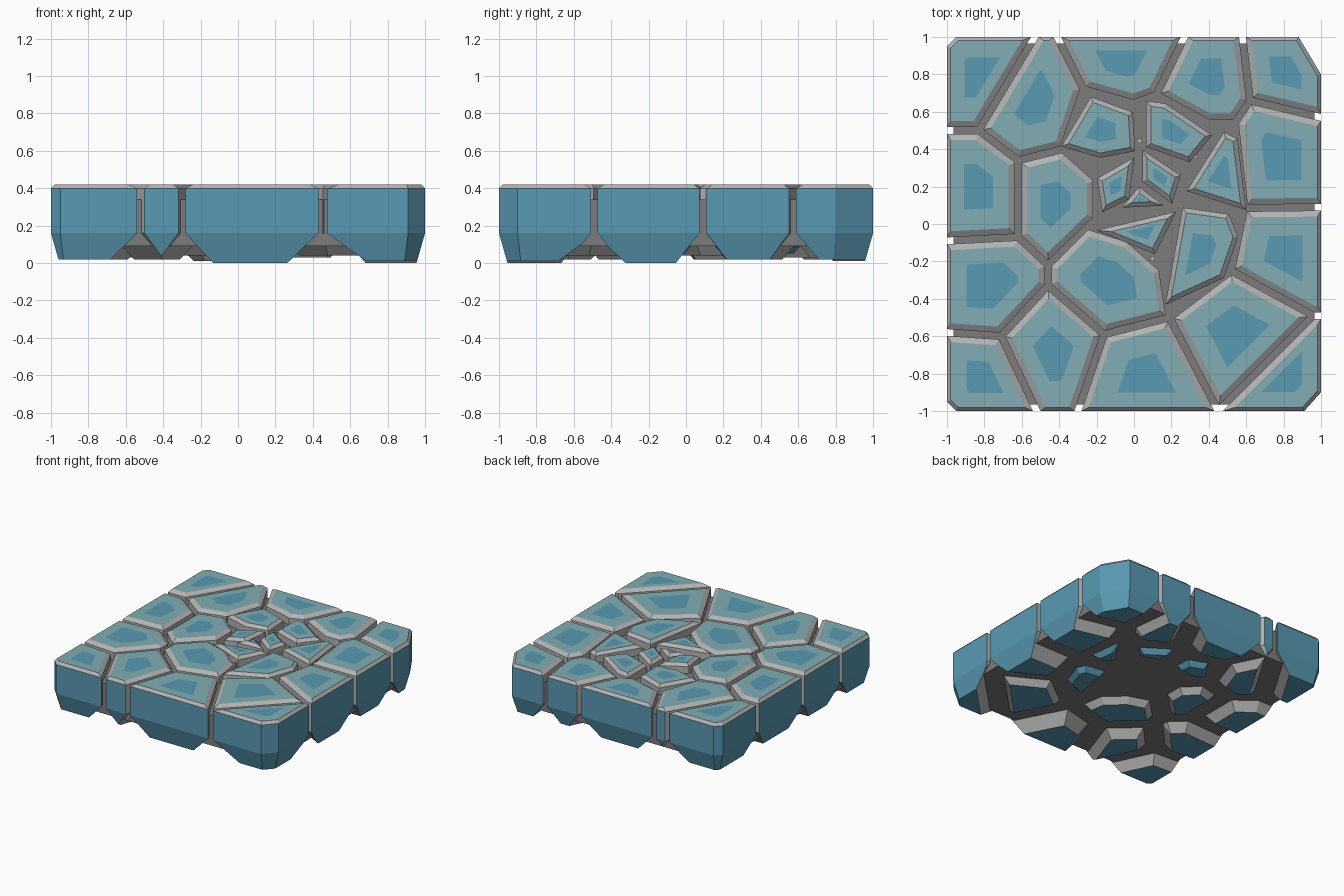
import bpy, bmesh, math
from mathutils import Vector

if "Cube" in bpy.data.objects:
    bpy.data.objects.remove(bpy.data.objects["Cube"])

TOP = 0.42


def material(name, rgb):
    m = bpy.data.materials.new(name)
    m.diffuse_color = (*rgb, 1)
    m.use_nodes = True
    m.node_tree.nodes["Principled BSDF"].inputs["Base Color"].default_value = m.diffuse_color
    return m


BLUE = material("blue", (0.10, 0.32, 0.45))
RIM = material("pale_rim", (0.22, 0.42, 0.46))
GREY = material("edge_grey", (0.45, 0.45, 0.45))
DARK = material("web_grey", (0.2, 0.2, 0.2))

# Junctions of the crack network
J = dict(
    a=(-.95, 1), b=(-.53, 1), c=(-.41, 1), d=(.27, 1), e=(.58, 1), f=(.88, 1),
    g=(1, .8), h=(1, .57), i=(1, .09), j=(1, -.49), k=(1, -.9), l=(.91, -1),
    m=(.45, -1), n=(-.3, -1), o=(-.52, -1), p=(-.95, -1), q=(-1, -.95),
    r=(-1, -.58), s=(-1, -.09), t=(-1, .5), u=(-1, .95),
    A=(-.83, .5), B=(-.62, .34), C=(-.38, .40), D=(-.27, .72), E=(0, .645),
    F=(.12, .69), G=(.40, .54), H=(.54, .54), I=(.62, .66), K=(.59, .085),
    L=(.52, -.25), M=(.96, -.49), N=(.19, -.50), O=(-.16, -.59), P=(-.46, -.33),
    Q=(-.46, -.22), R=(-.62, -.07), S=(-.71, -.60), T=(-.20, .24), U=(-.20, .03),
    V=(-.25, -.01), W=(-.03, -.08), X=(.15, -.24))

# Outer and middle stones, by their junctions: (letters, bottom height)
STONES = [("abAtu", .02), ("bcDCBA", .03), ("cdFED", .01), ("deIHGF", .03),
          ("efghI", .02), ("hiKHI", .02), ("ijMLK", .0), ("LMmN", .04),
          ("jklmM", .01), ("mnON", .0), ("noSOP", .02), ("opqrS", .02),
          ("rsRQPS", .02), ("stABR", .02), ("BCTUQR", .04), ("PONXWVQ", .04)]

# Small stones round the centre, by their top outlines: (points, bottom height)
CENTRE = [([(-.22, .65), (-.03, .58), (-.02, .41), (-.18, .38), (-.35, .43)], .05),
          ([(.09, .63), (.16, .62), (.38, .47), (.29, .36), (.09, .43)], .05),
          ([(.49, .46), (.53, .44), (.57, .11), (.32, .19)], .05),
          ([(.28, .06), (.49, .03), (.53, -.07), (.46, -.27), (.20, -.39)], .05),
          ([(-.03, .31), (-.05, .15), (-.15, .10), (-.17, .23)], .12),
          ([(.07, .35), (.22, .25), (.19, .15), (.07, .24)], .12),
          ([(.03, .165), (.09, .12), (-.01, .115)], .14),
          ([(.18, .03), (.10, -.13), (-.12, -.04)], .12)]


def is_outer(p, q):
    """True for edges lying on the tile's outside or its corner cuts."""
    on = all(max(abs(v.x), abs(v.y)) > .99 for v in (p, q))
    same = min(abs(p.x), abs(q.x)) > .99 or min(abs(p.y), abs(q.y)) > .99
    return on and (same or (p - q).length < .25)


def cut(bm, co, normal, mat):
    """Slice away the side the normal points to and cap the hole."""
    res = bmesh.ops.bisect_plane(bm, geom=bm.verts[:] + bm.edges[:] + bm.faces[:],
                                 plane_co=co, plane_no=normal, clear_outer=True, dist=1e-5)
    rim = [x for x in res["geom_cut"] if isinstance(x, bmesh.types.BMEdge) and x.is_boundary]
    if len(rim) > 2:
        bmesh.ops.edgeloop_fill(bm, edges=rim, mat_nr=mat)


def stone(name, points, bottom, inset, gap):
    pts = [Vector((x, y, 0)) for x, y in points]
    mid = sum(pts, Vector()) / len(pts)
    pts.sort(key=lambda p: math.atan2(p.y - mid.y, p.x - mid.x))
    bm = bmesh.new()
    bmesh.ops.create_cube(bm, size=4)
    cut(bm, (0, 0, TOP), (0, 0, 1), 1)
    cut(bm, (0, 0, bottom), (0, 0, -1), 0)
    for p, q in zip(pts, pts[1:] + pts[:1]):
        d = (q - p).normalized()
        n = Vector((d.y, -d.x, 0))
        outer = is_outer(p, q)
        t, w = (.02, 0) if outer else (inset, gap)
        taper = .04 if outer else .11
        up = Vector((0, 0, 1))
        # wall, top chamfer, bottom taper
        cut(bm, p - n * w, n, 0 if outer else 2)
        cut(bm, p - n * t + up * TOP, (n * .022 + up * (t - w)).normalized(), 2)
        cut(bm, p - n * w + up * .16, (n * .14 - up * taper).normalized(),
            0 if outer or inset == 0 else 2)
    bmesh.ops.recalc_face_normals(bm, faces=bm.faces[:])
    # blue panel inside the pale top rim
    top = max((f for f in bm.faces if f.normal.z > .99), key=lambda f: f.calc_center_median().z)
    c = top.calc_center_median_weighted()
    radius = min(((e.verts[0].co - c).cross(e.verts[1].co - c)).length / e.calc_length()
                 for e in top.edges)
    outline = [v.co.copy() for v in top.verts]
    scale = max(.5, 1 - .08 / radius)
    old = list(top.verts)
    bm.faces.remove(top)
    inner = [bm.verts.new(c + (v - c) * scale) for v in outline]
    for k in range(len(old)):
        f = bm.faces.new((old[k - 1], old[k], inner[k], inner[k - 1]))
        f.material_index = 1
    bm.faces.new(inner).material_index = 0
    finish(name, bm, (BLUE, RIM, GREY))


def finish(name, bm, mats):
    bmesh.ops.recalc_face_normals(bm, faces=bm.faces[:])
    me = bpy.data.meshes.new(name)
    bm.to_mesh(me)
    bm.free()
    for m in mats:
        me.materials.append(m)
    ob = bpy.data.objects.new(name, me)
    bpy.context.collection.objects.link(ob)


for n, (letters, bottom) in enumerate(STONES):
    stone(f"paving_stone_{n + 1}", [J[x] for x in letters], bottom, .05, .018)
for n, (points, bottom) in enumerate(CENTRE):
    stone(f"centre_stone_{n + 1}", points, bottom, 0, -.025)

# Grey web that fills the cracks, an eight-sided plate
s, k = .965, .77
ring = [(s, k), (k, s), (-k, s), (-s, k), (-s, -k), (-k, -s), (k, -s), (s, -k)]
bm = bmesh.new()
base = bm.faces.new([bm.verts.new((x, y, .09)) for x, y in ring])
side = bmesh.ops.extrude_face_region(bm, geom=[base])["geom"]
for v in side:
    if isinstance(v, bmesh.types.BMVert):
        v.co.z = .34
if not any(f.normal.z < -.9 for f in bm.faces) and base not in bm.faces[:]:
    bmesh.ops.holes_fill(bm, edges=bm.edges[:])
finish("crack_web", bm, (DARK,))

# Small studs in the cracks
for n, (x, y) in enumerate([(.03, .445), (.325, .36), (.10, -.185)]):
    bpy.ops.mesh.primitive_cylinder_add(vertices=10, radius=.014, depth=.05,
                                        location=(x, y, .355))
    bpy.context.object.name = f"stud_{n + 1}"
    bpy.context.object.data.materials.append(GREY)
